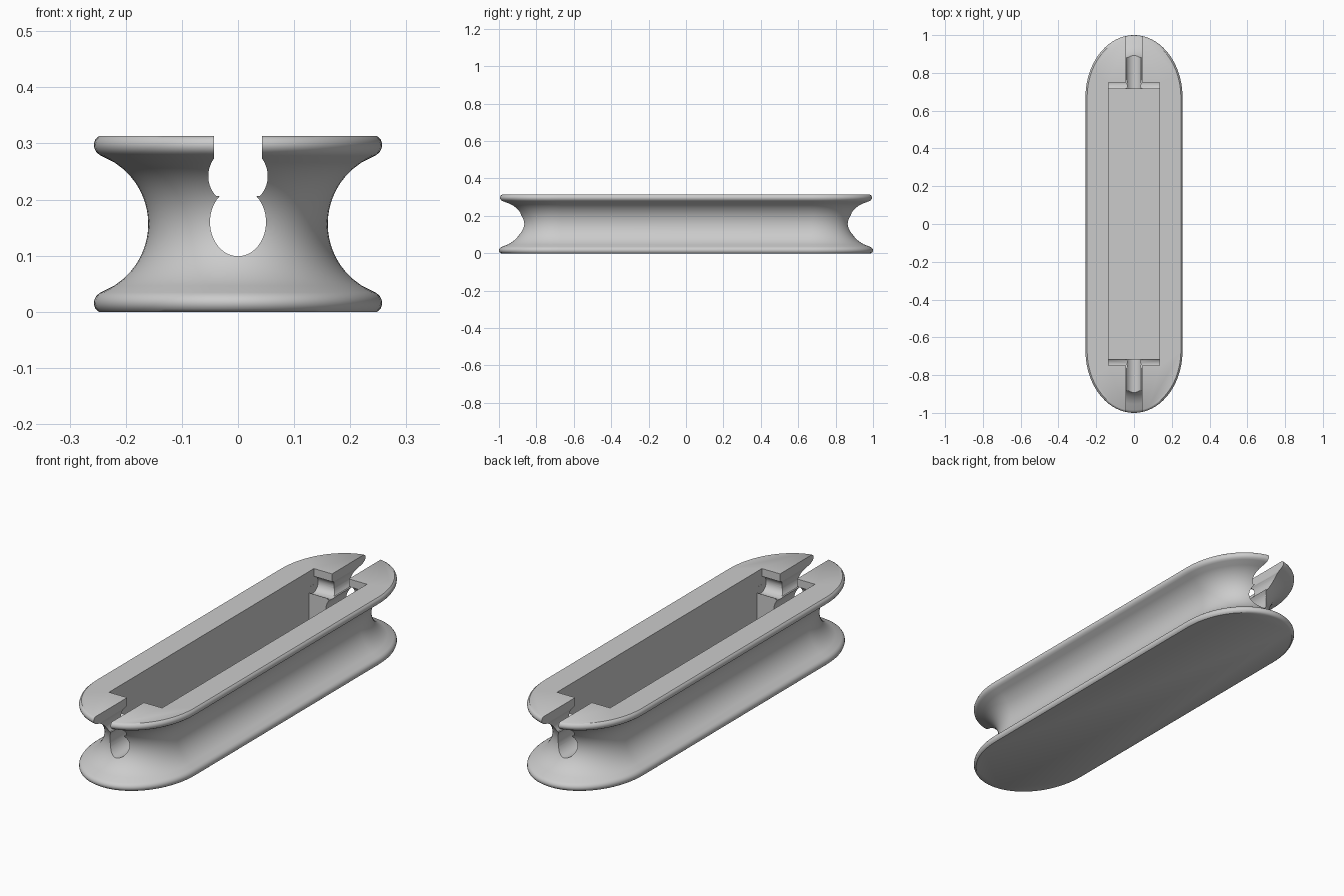
import bpy, bmesh, math

cube = bpy.data.objects.get("Cube")
if cube:
    bpy.data.objects.remove(cube)

grey = bpy.data.materials.new("plain grey")
grey.use_nodes = True
color = (0.6, 0.6, 0.6, 1)
grey.diffuse_color = color
grey.node_tree.nodes["Principled BSDF"].inputs["Base Color"].default_value = color

HALF_W, HEIGHT, STRAIGHT = 0.257, 0.313, 0.67
MID = HEIGHT / 2


def loft(name, rings):
    """Skin a stack of closed rings and cap both ends."""
    bm = bmesh.new()
    loops = [[bm.verts.new(p) for p in ring] for ring in rings]
    n = len(loops[0])
    for a, b in zip(loops, loops[1:]):
        for i in range(n):
            j = (i + 1) % n
            bm.faces.new((a[i], a[j], b[j], b[i]))
    bm.faces.new(loops[0][::-1])
    bm.faces.new(loops[-1])
    bmesh.ops.recalc_face_normals(bm, faces=bm.faces)
    mesh = bpy.data.meshes.new(name)
    bm.to_mesh(mesh)
    bm.free()
    mesh.materials.append(grey)
    obj = bpy.data.objects.new(name, mesh)
    bpy.context.collection.objects.link(obj)
    return obj


def outline(inset, z, steps=40):
    """Long outline with elliptical ends."""
    w, r = HALF_W - inset, 1 - STRAIGHT - 1.29 * inset
    ring = []
    for side in (1, -1):
        for k in range(steps + 1):
            a = math.pi * k / steps
            ring.append((side * w * math.cos(a), side * (STRAIGHT + r * math.sin(a)), z))
    return ring


def box(name, x, y, z0, z1):
    return loft(name, [[(-x, -y, z), (x, -y, z), (x, y, z), (-x, y, z)] for z in (z0, z1)])


# Flanged body: rounded rims joined by a concave circular waist
lower = [(0.009, 0), (0.003, 0.005), (0, 0.014), (0.001, 0.022), (0.005, 0.029)]
waist = []
for k in range(21):
    dz = 0.122 * (k / 10 - 1)
    waist.append((HALF_W - 0.29 + math.sqrt(0.13 ** 2 - dz ** 2), MID + dz))
profile = lower + waist + [(i, HEIGHT - z) for i, z in reversed(lower)]
body = loft("bobbin_body", [outline(i, z) for i, z in profile])

# Stepped cavity
cutters = [box("cavity_cutter", 0.136, 0.715, 0.03, 0.4),
           box("upper_cavity_cutter", 0.136, 0.75, 0.24, 0.41)]

# Rounded cross grooves under the end lips
for side in (1, -1):
    cutters.append(loft("groove_cutter", [
        [(x, side * 0.742 + 0.038 * math.cos(t), 0.24 + 0.038 * math.sin(t))
         for t in (math.tau * k / 24 for k in range(24))] for x in (-0.1355, 0.1355)]))

# Keyhole slot through both ends: oval below, round above, open at the top
half = []
for k in range(17):
    a = math.radians(-90 + 140 * k / 16)
    half.append((0.05 * math.cos(a), 0.16 + 0.061 * math.sin(a)))
for k in range(11):
    a = math.radians(-42 + 78 * k / 10)
    half.append((0.053 * math.cos(a), 0.242 + 0.053 * math.sin(a)))
half.append((0.043, 0.42))
section = half + [(-x, z) for x, z in reversed(half[1:])]
cutters.append(loft("slot_cutter", [[(x, y, z) for x, z in section] for y in (-1.1, 1.1)]))

# Apply the cuts and remove the cutters
for cutter in cutters:
    mod = body.modifiers.new(cutter.name, "BOOLEAN")
    mod.operation, mod.solver, mod.object = "DIFFERENCE", "EXACT", cutter
bpy.ops.object.select_all(action="DESELECT")
bpy.context.view_layer.objects.active = body
body.select_set(True)
for mod in list(body.modifiers):
    bpy.ops.object.modifier_apply(modifier=mod.name)
for cutter in cutters:
    bpy.data.objects.remove(cutter)
bpy.ops.object.shade_smooth_by_angle(angle=math.radians(35))
